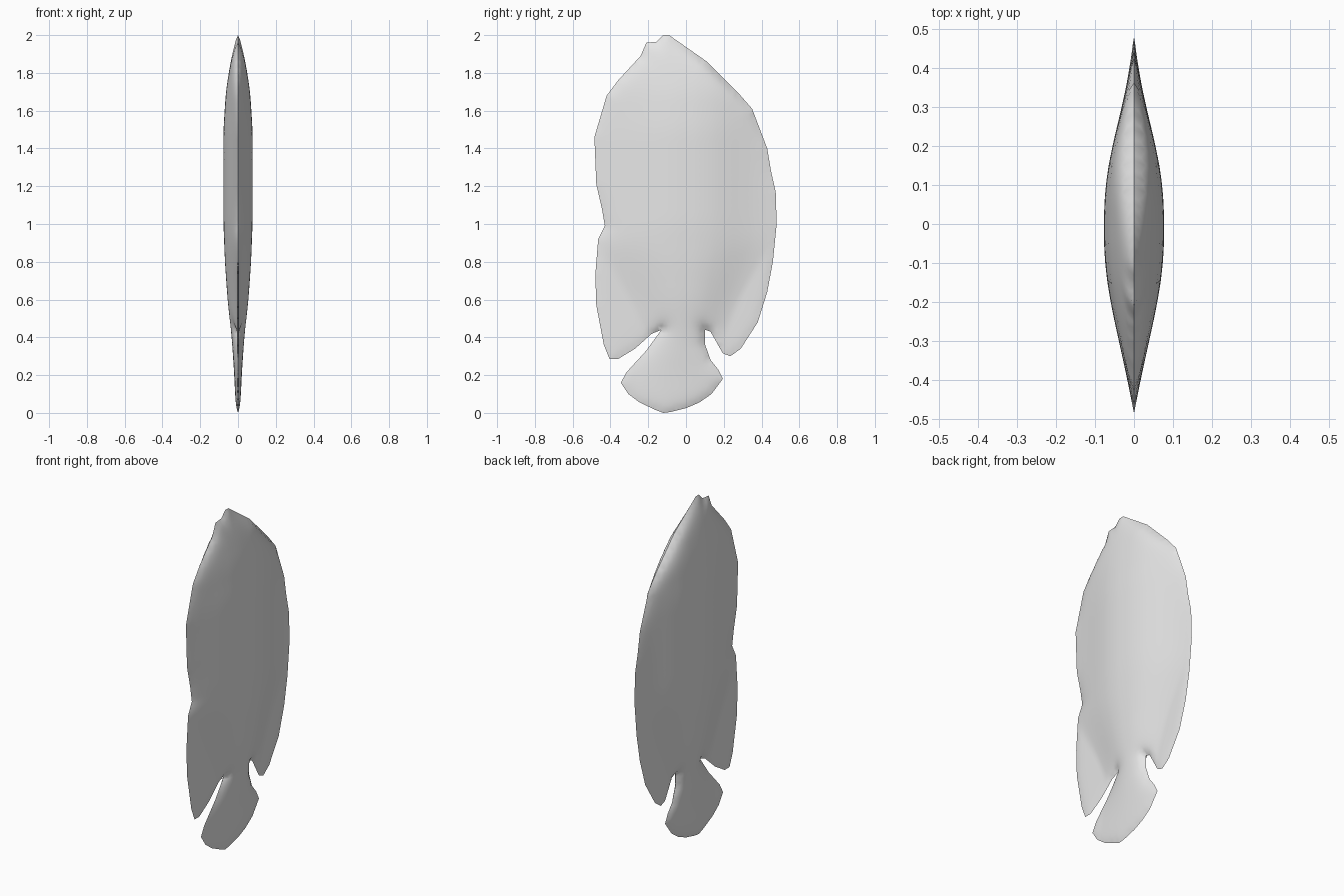
import bpy
import bmesh
import math
from mathutils import Vector, kdtree
from mathutils.geometry import delaunay_2d_cdt

cube = bpy.data.objects.get("Cube")
if cube:
    bpy.data.objects.remove(cube, do_unlink=True)

# Side outline (y, z): snout, back and dorsal fin, tail fin, anal fin, belly
OUTLINE = [
    (-.12, 2), (-.09, 2), (.01, 1.93), (.11, 1.86), (.19, 1.78), (.28, 1.69),
    (.35, 1.61), (.43, 1.4), (.45, 1.28), (.475, 1.17), (.48, 1), (.46, .8),
    (.43, .64), (.38, .48), (.29, .34), (.235, .3), (.195, .315), (.13, .43),
    (.1, .44), (.1, .365), (.13, .28), (.17, .23), (.195, .18), (.135, .1),
    (.07, .055), (0, .025), (-.08, .005), (-.12, 0), (-.16, .015),
    (-.245, .055), (-.305, .1), (-.345, .16), (-.315, .215), (-.21, .33),
    (-.13, .44), (-.18, .42), (-.27, .34), (-.36, .285), (-.405, .285),
    (-.435, .36), (-.475, .57), (-.48, .73), (-.465, .92), (-.43, .99),
    (-.445, 1.08), (-.475, 1.21), (-.485, 1.46), (-.42, 1.68), (-.36, 1.76),
    (-.24, 1.89), (-.21, 1.96), (-.155, 1.965),
]

# Half thickness along the height, its falloff across the depth,
# and how much the thick core narrows towards the tail
THICKNESS = [(0, .012), (.1, .016), (.2, .02), (.4, .034), (.6, .056), (.8, .07),
             (1, .078), (1.5, .078), (1.7, .065), (1.85, .042), (2, .012)]
FALLOFF = [(-.48, .05), (-.4, .22), (-.3, .5), (-.2, .78), (-.1, .97), (0, 1),
           (.1, .95), (.2, .72), (.3, .4), (.4, .14), (.48, .04)]
CORE = [(0, .9), (.2, .7), (.4, .5), (.6, .65), (.9, 1)]


def lookup(table, t):
    """Linear interpolation, clamped at both ends."""
    if t <= table[0][0]:
        return table[0][1]
    for (t0, v0), (t1, v1) in zip(table, table[1:]):
        if t <= t1:
            return v0 + (v1 - v0) * (t - t0) / (t1 - t0)
    return table[-1][1]


def smooth_lookup(table, t, radius=.05):
    """Average of nearby samples, to round off the knots."""
    return sum(lookup(table, t + radius * k / 2) for k in range(-2, 3)) / 5


def half_thickness(point, rim_distance):
    y, z = point
    across = smooth_lookup(FALLOFF, y / smooth_lookup(CORE, z))
    full = max(smooth_lookup(THICKNESS, z) * across, .006)
    return full * (1 - math.exp(-rim_distance / .025))


# Rim: the outline split into short, even steps
rim = []
for start, end in zip(OUTLINE, OUTLINE[1:] + OUTLINE[:1]):
    start, end = Vector(start), Vector(end)
    steps = max(1, math.ceil((end - start).length / .02))
    rim += [start.lerp(end, i / steps) for i in range(steps)]

tree = kdtree.KDTree(len(rim))
for i, p in enumerate(rim):
    tree.insert((p.x, p.y, 0), i)
tree.balance()


def rim_distance(point):
    return tree.find((point.x, point.y, 0))[2]


# Staggered inner points, then a triangulation bounded by the rim
STEP = .02
inner = []
for row in range(int(2 / STEP)):
    for col in range(-25, 26):
        p = Vector(((col + row % 2 / 2) * STEP, row * STEP))
        if rim_distance(p) > STEP * .6:
            inner.append(p)

count = len(rim)
edges = [(i, (i + 1) % count) for i in range(count)]
points, _, faces, *_ = delaunay_2d_cdt(
    rim + inner, edges, [list(range(count))], 1, 1e-5)

# Body: the same sheet bulged to both sides and joined at the rim
bm = bmesh.new()
for side in (-1, 1):
    verts = {}
    for face in faces:
        for i in face:
            if i not in verts:
                p = points[i]
                d = rim_distance(p)
                x = 0 if d < .002 else side * half_thickness(p, d)
                verts[i] = bm.verts.new((x, p.x, p.y))
        bm.faces.new([verts[i] for i in face])
bmesh.ops.remove_doubles(bm, verts=bm.verts[:], dist=.0005)
bmesh.ops.recalc_face_normals(bm, faces=bm.faces[:])
mesh = bpy.data.meshes.new("fish_body")
bm.to_mesh(mesh)
bm.free()

body = bpy.data.objects.new("fish_body", mesh)
bpy.context.collection.objects.link(body)

# Pale grey skin
skin = bpy.data.materials.new("pale_grey")
skin.use_nodes = True
color = (.8, .8, .8, 1)
skin.diffuse_color = color
skin.node_tree.nodes["Principled BSDF"].inputs["Base Color"].default_value = color
mesh.materials.append(skin)

bpy.ops.object.select_all(action='DESELECT')
body.select_set(True)
bpy.context.view_layer.objects.active = body
bpy.ops.object.shade_smooth_by_angle(angle=math.radians(50))
